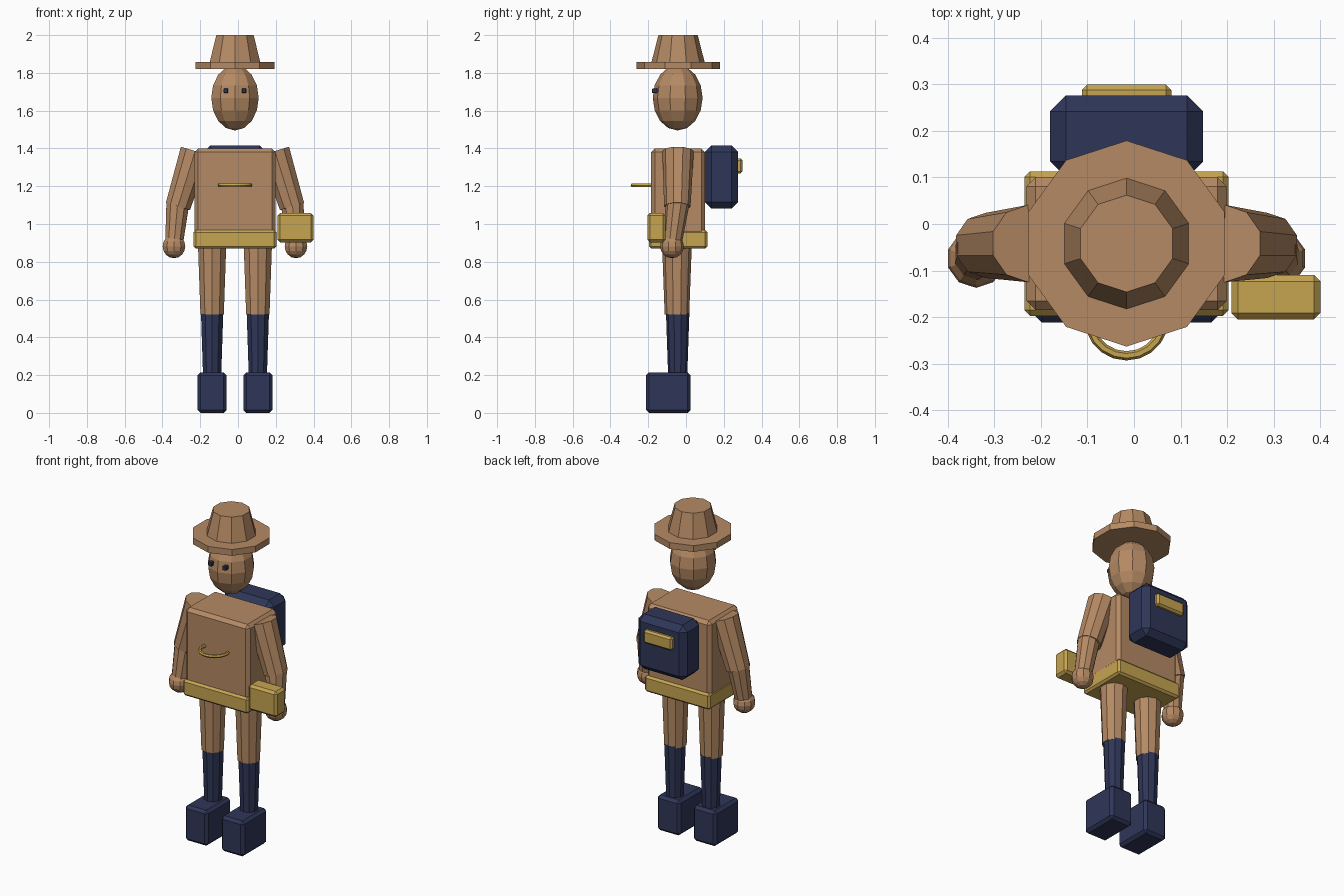
import bpy, bmesh, math
from mathutils import Vector, Matrix

if "Cube" in bpy.data.objects:
    bpy.data.objects.remove(bpy.data.objects["Cube"])

CX, CY = -0.016, -0.042  # body axis


def material(name, rgb):
    m = bpy.data.materials.new(name)
    m.diffuse_color = (*rgb, 1)
    m.use_nodes = True
    m.node_tree.nodes["Principled BSDF"].inputs["Base Color"].default_value = m.diffuse_color
    return m


TAN = material("tan", (0.462, 0.254, 0.127))
NAVY = material("navy", (0.028, 0.037, 0.098))
GOLD = material("gold", (0.565, 0.376, 0.083))


def finish(name, bm, mat):
    bmesh.ops.recalc_face_normals(bm, faces=bm.faces)
    me = bpy.data.meshes.new(name)
    bm.to_mesh(me)
    bm.free()
    me.materials.append(mat)
    ob = bpy.data.objects.new(name, me)
    bpy.context.collection.objects.link(ob)
    return ob


def box(name, x, y, z, mat, bevel=0.0):
    """Chamfered box from (min, max) ranges."""
    bm = bmesh.new()
    bmesh.ops.create_cube(bm, size=1)
    for v in bm.verts:
        v.co = [(r[0] + r[1]) / 2 + c * (r[1] - r[0]) for r, c in zip((x, y, z), v.co)]
    if bevel:
        bmesh.ops.bevel(bm, geom=bm.edges[:], offset=bevel, segments=1,
                        affect='EDGES', profile=0.5)
    return finish(name, bm, mat)


def limb(name, a, b, ra, rb, mat, sides=10):
    """Tapered prism from point a to point b."""
    a, b = Vector(a), Vector(b)
    d = b - a
    bm = bmesh.new()
    bmesh.ops.create_cone(bm, cap_ends=True, segments=sides, radius1=ra,
                          radius2=rb, depth=d.length)
    up = d.z > 0
    ref = Vector((0, 0, 1 if up else -1))
    rot = ref.rotation_difference(d).to_matrix().to_4x4()
    if not up:
        rot = rot @ Matrix.Rotation(math.pi, 4, 'X')
    bmesh.ops.transform(bm, verts=bm.verts, matrix=Matrix.Translation((a + b) / 2) @ rot)
    return finish(name, bm, mat)


def ball(name, c, radii, mat, u=10, v=8):
    bm = bmesh.new()
    bmesh.ops.create_uvsphere(bm, u_segments=u, v_segments=v, radius=1)
    bmesh.ops.transform(bm, verts=bm.verts,
                        matrix=Matrix.Translation(c) @ Matrix.Diagonal((*radii, 1)))
    return finish(name, bm, mat)


# Torso and belt
box("torso", (CX - 0.215, CX + 0.215), (CY - 0.143, CY + 0.143), (0.9, 1.4), TAN, 0.02)
box("belt", (CX - 0.219, CX + 0.219), (CY - 0.155, CY + 0.155), (0.87, 0.968), GOLD, 0.012)

# Head and hat
ball("head", (CX, CY - 0.002, 1.668), (0.132, 0.132, 0.173), TAN)
limb("hat_brim", (CX, CY, 1.82), (CX, CY, 1.858), 0.221, 0.221, TAN)
limb("hat_crown", (CX, CY, 1.84), (CX, CY, 2.0), 0.145, 0.104, TAN)

# Paired parts
for side, s in (("left", -1), ("right", 1)):
    def at(dx, y, z):
        return (CX + s * dx, y, z)

    ex = CX + s * 0.048
    box(side + "_eye", (ex - 0.012, ex + 0.012), (-0.18, -0.15), (1.693, 1.717), NAVY, 0.003)

    # Legs and feet
    limb(side + "_thigh", at(0.121, CY - 0.006, 0.9), at(0.121, CY - 0.006, 0.52), 0.079, 0.065, TAN)
    limb(side + "_shin", at(0.121, CY - 0.002, 0.53), at(0.121, CY - 0.002, 0.18), 0.062, 0.05, NAVY)
    fx = CX + s * 0.121
    box(side + "_foot", (fx - 0.077, fx + 0.077), (-0.211, 0.025), (0.0, 0.215), NAVY, 0.016)

    # Arms and hands
    limb(side + "_upper_arm", at(0.211, CY, 1.385), at(0.302, CY - 0.004, 1.093), 0.083, 0.07, TAN)
    limb(side + "_forearm", at(0.302, CY - 0.002, 1.12), at(0.323, -0.073, 0.89), 0.064, 0.049, TAN)
    ball(side + "_hand", at(0.323, -0.074, 0.882), (0.063, 0.063, 0.063), TAN, 10, 8)

# Backpack with its rear patch
box("backpack", (CX - 0.164, CX + 0.164), (0.1, 0.276), (1.083, 1.416), NAVY, 0.034)
box("backpack_patch", (CX - 0.096, CX + 0.096), (0.262, 0.299), (1.268, 1.348), GOLD, 0.011)

# Pouch held at the right hand
box("pouch", (0.209, 0.4), (-0.205, -0.109), (0.903, 1.058), GOLD, 0.014)

# Chest ring, half sunk into the torso
bpy.ops.mesh.primitive_torus_add(location=(CX, -0.202, 1.205), major_segments=20,
                                 minor_segments=6, major_radius=0.081, minor_radius=0.01)
ring = bpy.context.object
ring.name = "chest_ring"
ring.data.materials.append(GOLD)
